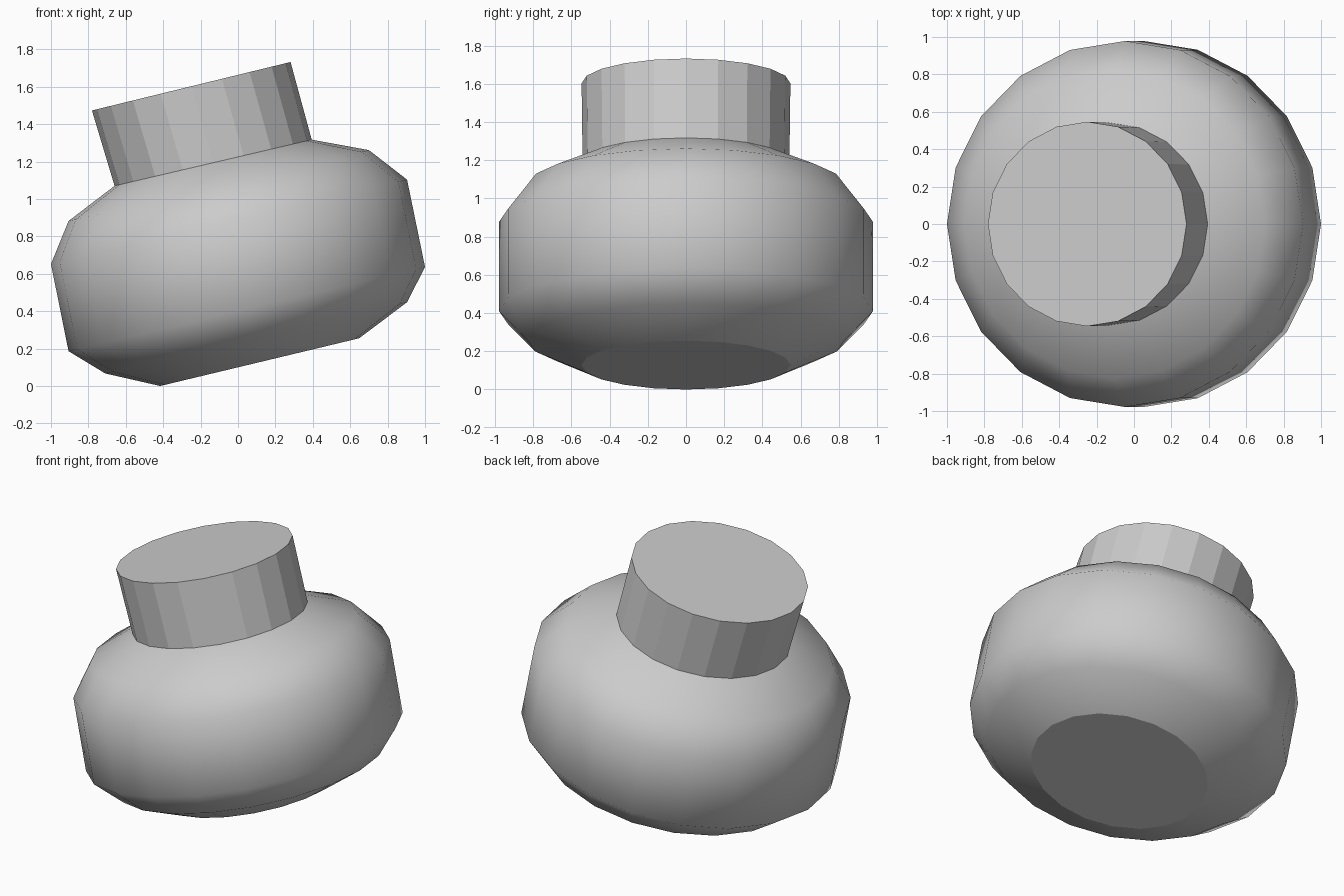
import bpy, bmesh
from math import cos, sin, tau
from mathutils import Vector

if "Cube" in bpy.data.objects:
    bpy.data.objects.remove(bpy.data.objects["Cube"])

SIDES = 20


def loft(name, rings, close_bottom, close_top, smooth):
    """Loft round rings, each given by its left and right end in the XZ plane."""
    bm = bmesh.new()
    loops = []
    for x0, z0, x1, z1 in rings:
        left, right = Vector((x0, 0, z0)), Vector((x1, 0, z1))
        mid, u = (left + right) / 2, (right - left) / 2
        v = Vector((0, u.length, 0))
        loops.append([bm.verts.new(mid + u * cos(tau * i / SIDES) + v * sin(tau * i / SIDES))
                      for i in range(SIDES)])
    for a, b in zip(loops, loops[1:]):
        for i in range(SIDES):
            j = (i + 1) % SIDES
            bm.faces.new((a[i], a[j], b[j], b[i])).smooth = smooth
    # flat end discs keep their rims crisp
    if close_bottom:
        bm.faces.new(loops[0][::-1])
    if close_top:
        bm.faces.new(loops[-1])
    for e in bm.edges:
        if len(e.link_faces) == 2 and any(not f.smooth for f in e.link_faces):
            e.smooth = False
    mesh = bpy.data.meshes.new(name)
    bm.to_mesh(mesh)
    bm.free()
    obj = bpy.data.objects.new(name, mesh)
    bpy.context.collection.objects.link(obj)
    return obj


# Tilted rounded body, bottom to shoulder
neck = (-0.66, 1.07, 0.394, 1.317)
body_rings = [
    (-0.416, 0.0, 0.648, 0.255),
    (-0.71, 0.067, 0.904, 0.448),
    (-0.906, 0.186, 1.0, 0.636),
    (-1.0, 0.652, 0.904, 1.103),
    (-0.906, 0.882, 0.70, 1.261),
    neck,
]
loft("body", body_rings, True, False, True)

# Faceted neck cap sitting on the shoulder
loft("neck_cap", [neck, (-0.781, 1.473, 0.281, 1.732)], False, True, False)
